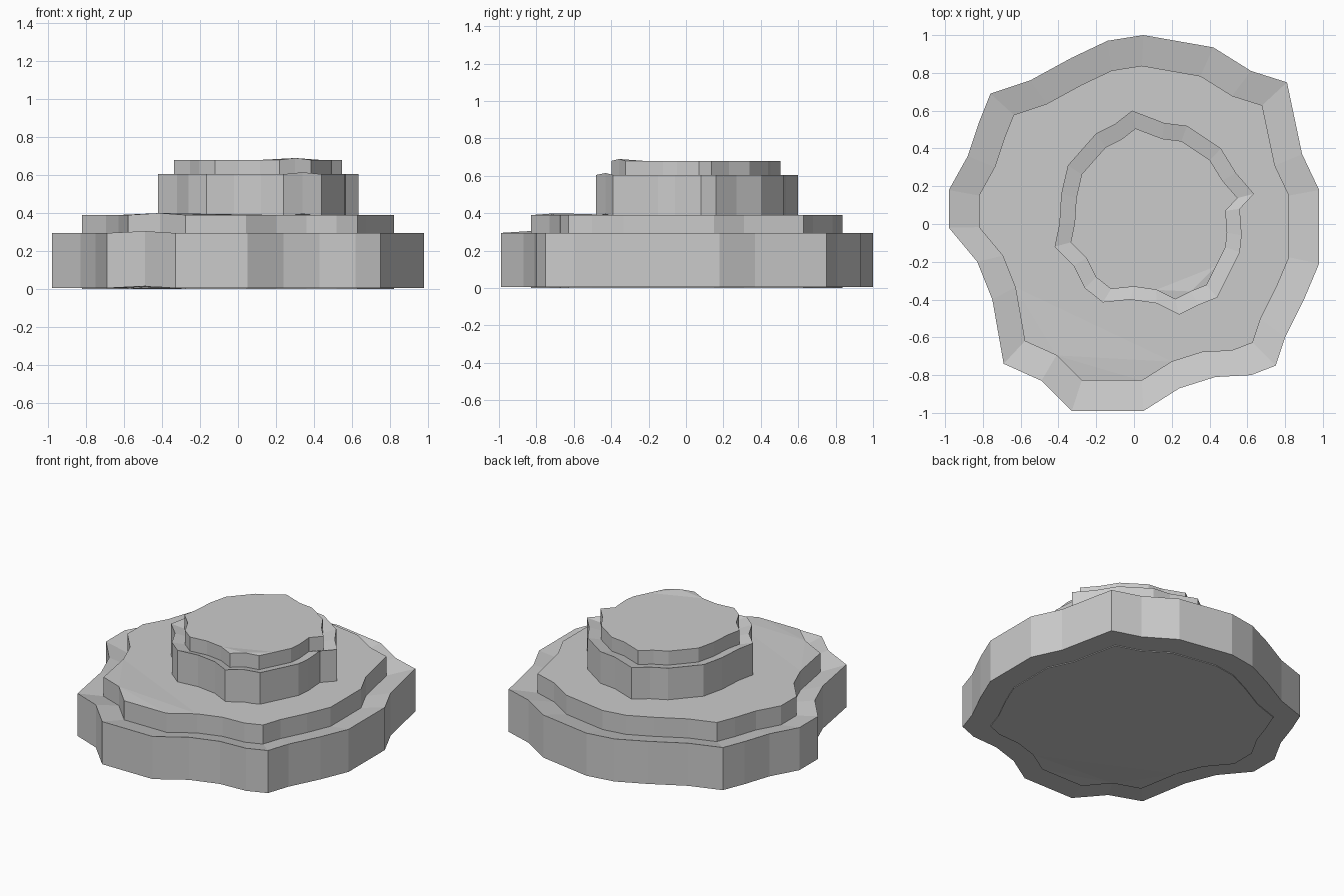
import bpy, bmesh

if "Cube" in bpy.data.objects:
    bpy.data.objects.remove(bpy.data.objects["Cube"])

INSET = 0.838

# Wavy rim outlines, counter-clockwise
LOWER = [(.98, -.21), (.98, .18), (.89, .37), (.81, .75), (.62, .81), (.42, .935), (.05, 1),
         (-.14, .97), (-.33, .88), (-.55, .76), (-.76, .69), (-.82, .54), (-.88, .36),
         (-.98, .18), (-.98, -.02), (-.83, -.20), (-.75, -.40), (-.69, -.74), (-.49, -.83),
         (-.33, -.99), (.05, -.99), (.24, -.87), (.43, -.81), (.62, -.80), (.75, -.75),
         (.80, -.60), (.90, -.40)]
UPPER = [(.635, .16), (.54, .27), (.46, .40), (.28, .52), (.16, .535), (-.01, .60),
         (-.10, .53), (-.20, .48), (-.35, .31), (-.385, .16), (-.395, 0), (-.42, -.12),
         (-.32, -.22), (-.26, -.34), (-.165, -.415), (-.02, -.40), (.12, -.42), (.24, -.48),
         (.34, -.43), (.44, -.39), (.50, -.27), (.56, -.15), (.57, -.06), (.56, .08)]


def stepped_slab(name, outline, centre, levels, raised):
    """Stack rings of (scale, z) around a centre, bridge them and cap both ends."""
    bm = bmesh.new()
    rings = []
    for scale, z in levels:
        ring = []
        for i, (x, y) in enumerate(outline):
            px = centre[0] + (x - centre[0]) * scale
            py = centre[1] + (y - centre[1]) * scale
            ring.append(bm.verts.new((px, py, z + (0.01 if i == raised else 0))))
        rings.append(ring)
    n = len(outline)
    for a, b in zip(rings, rings[1:]):
        for i in range(n):
            j = (i + 1) % n
            bm.faces.new((a[i], a[j], b[j], b[i]))
    caps = [bm.faces.new(rings[0][::-1]), bm.faces.new(rings[-1])]
    bmesh.ops.triangulate(bm, faces=caps)
    bmesh.ops.recalc_face_normals(bm, faces=bm.faces)
    mesh = bpy.data.meshes.new(name)
    bm.to_mesh(mesh)
    bm.free()
    obj = bpy.data.objects.new(name, mesh)
    bpy.context.collection.objects.link(obj)
    return obj


# Wide lower stone: shallow foot, wall, inward-dipping ledge, raised step
stepped_slab("lower_rock_tier", LOWER, (0, 0),
             [(INSET, 0), (INSET, .005), (1, .005), (1, .295), (INSET, .26), (INSET, .39)], 18)

# Smaller upper stone with the same stepped profile
stepped_slab("upper_rock_tier", UPPER, (.1, .02),
             [(1, .385), (1, .605), (INSET, .585), (INSET, .68)], 18)
